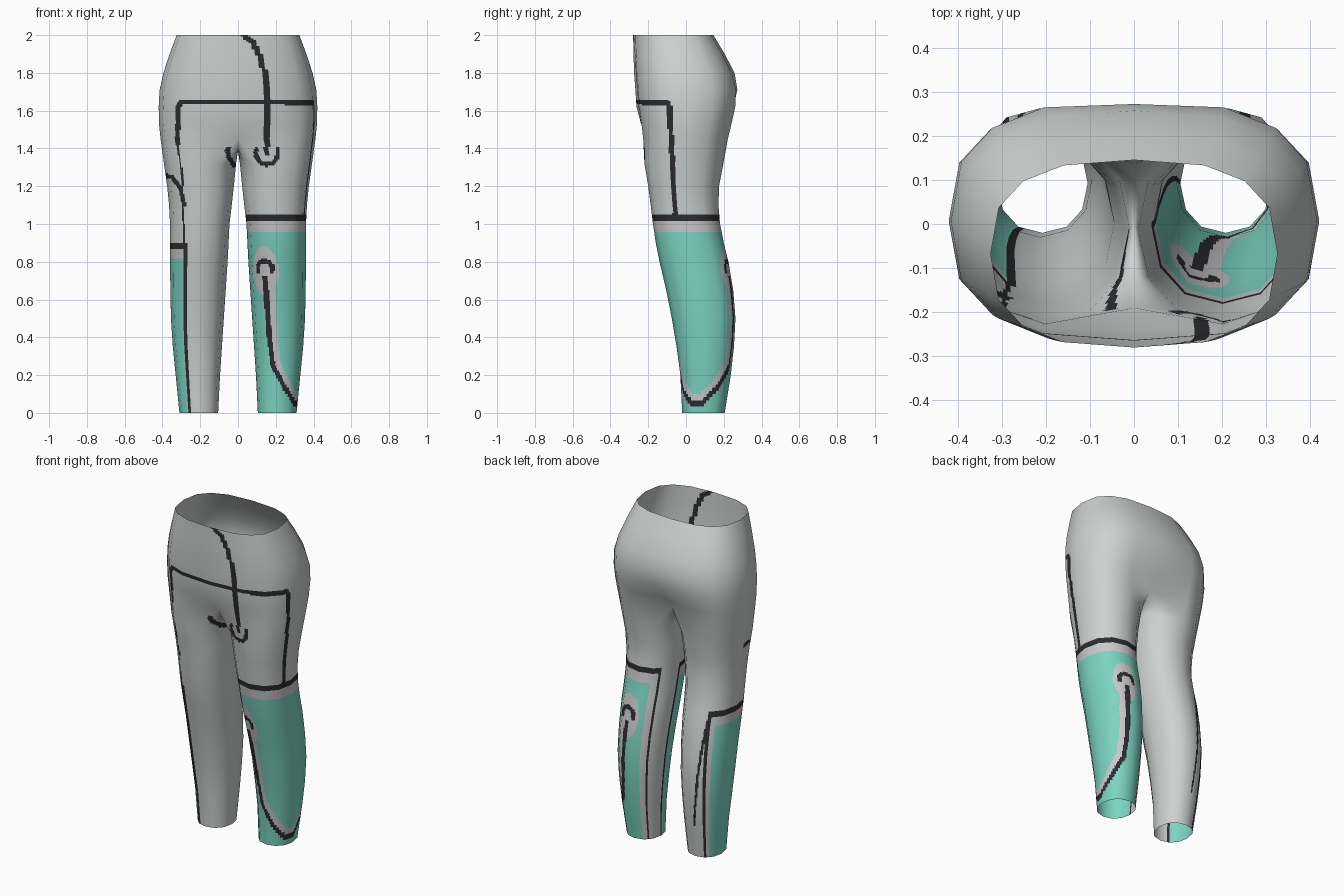
import bpy, bmesh, math
from mathutils import Vector

if "Cube" in bpy.data.objects:
    bpy.data.objects.remove(bpy.data.objects["Cube"], do_unlink=True)

# Leg sections: height, inner x, outer x, front y, back y
LEG = [(0, .105, .31, -.02, .205), (.2, .095, .33, -.03, .237),
       (.35, .085, .345, -.05, .254), (.5, .075, .355, -.075, .262),
       (.65, .065, .358, -.105, .25), (.8, .055, .36, -.14, .225),
       (.9, .05, .36, -.16, .2), (1, .045, .36, -.175, .18),
       (1.1, .033, .365, -.187, .172), (1.2, .022, .375, -.2, .175),
       (1.32, .01, .392, -.22, .198)]
# Hip sections: height, half width, front y, back y, front cleft, back cleft
HIPS = [(1.45, .41, -.24, .235, .05, .1), (1.53, .418, -.25, .255, .012, .06),
        (1.62, .42, -.262, .276, 0, .025), (1.71, .415, -.268, .28, 0, .008),
        (1.8, .395, -.275, .257, 0, 0), (1.9, .362, -.278, .205, 0, 0),
        (2, .325, -.28, .145, 0, 0)]
OPEN = 8      # spans shared by leg and hip, front seam to back seam
SIDES = 12    # points around one leg


def rounded(cx, rx, front, back, degrees, power):
    """A point on a superellipse."""
    c, s = math.cos(math.radians(degrees)), math.sin(math.radians(degrees))
    e = 2 / power
    return (cx + rx * math.copysign(abs(c) ** e, c),
            (front + back) / 2 + (back - front) / 2 * math.copysign(abs(s) ** e, s))


def leg_ring(z, inner, outer, front, back):
    cx, rx = (inner + outer) / 2, (outer - inner) / 2
    return [(*rounded(cx, rx, front, back, 30 * k - 120, 2.2), z) for k in range(SIDES)]


def hip_ring(z, half, front, back, cleft_front, cleft_back):
    ring = []
    for k in range(OPEN + 1):
        x, y = rounded(0, half, front, back, 22.5 * k - 90, 2.7)
        if k == 0:
            x, y = 0, y + cleft_front
        if k == OPEN:
            x, y = 0, y - cleft_back
        ring.append((x, y, z))
    return ring


# Low-poly cage: each leg is a tube whose inner top edge closes on the centre line
hips = [hip_ring(*row) for row in HIPS]
crotch = [(0, .09, 1.41), (0, 0, 1.385), (0, -.11, 1.4)]
legs = [leg_ring(*row) for row in LEG] + [hips[0] + crotch]

bm = bmesh.new()
smooth = bm.verts.layers.float_vector.new("smooth")
for side in (1, -1):
    def skin(rows, spans):
        grid = [[bm.verts.new((side * x, y, z)) for x, y, z in row] for row in rows]
        for low, high in zip(grid, grid[1:]):
            for k in range(spans):
                n = (k + 1) % len(low)
                quad = [low[k], low[n], high[n], high[k]]
                bm.faces.new(quad if side > 0 else quad[::-1])
    skin(legs, SIDES)
    skin(hips, OPEN)
bmesh.ops.remove_doubles(bm, verts=bm.verts[:], dist=.0005)
bm.normal_update()
for v in bm.verts:
    v[smooth] = v.normal

# Fine grid for the painted pattern, keeping the cage's shape and soft shading
bmesh.ops.subdivide_edges(bm, edges=bm.edges[:], cuts=11, use_grid_fill=True)
bm.normal_update()
normals = []
for v in bm.verts:
    n = Vector(v[smooth])
    normals.append((n if n.length > .1 else v.normal).normalized())
bm.verts.layers.float_vector.remove(smooth)

FABRIC, TEAL, TRIM, LINE = range(4)


def distance(px, pz, path):
    """Distance from a point to a polyline."""
    best = 9
    for (ax, az), (bx, bz) in zip(path, path[1:]):
        dx, dz = bx - ax, bz - az
        t = ((px - ax) * dx + (pz - az) * dz) / (dx * dx + dz * dz)
        t = min(1, max(0, t))
        best = min(best, math.hypot(px - ax - t * dx, pz - az - t * dz))
    return best


def arc(cx, cz, r, start, end):
    return [(cx + r * math.cos(math.radians(start + (end - start) * i / 6)),
             cz + r * math.sin(math.radians(start + (end - start) * i / 6)))
            for i in range(7)]


def section(z):
    """Centre and radii of the leg at a height."""
    z = min(z, LEG[-1][0])
    for a, b in zip(LEG, LEG[1:]):
        if z <= b[0]:
            break
    t = (z - a[0]) / (b[0] - a[0])
    i, o, f, k = [p + (q - p) * t for p, q in zip(a[1:], b[1:])]
    return (i + o) / 2, (f + k) / 2, (o - i) / 2, (k - f) / 2


# Line work seen on the front (x, z), the left side (y, z) and the calves (angle, z)
FRONT_LINES = [
    ([(.03, 2), (.08, 1.96), (.12, 1.88), (.145, 1.78), (.152, 1.65), (.152, 1.38)], .015),
    ([(.5, 1.645), (-.3, 1.645), (-.318, 1.62), (-.32, 1.43)], .013),
    ([(-.32, 1.43), (-.295, 1.25), (-.285, .9)], .005),
    (arc(.152, 1.375, .06, -200, 20), .012),
    ([(-.055, 1.4), (-.05, 1.355), (-.02, 1.31)], .012),
    ([(-.4, 1.26), (-.35, 1.25), (-.305, 1.19), (-.285, 1.1)], .011)]
SIDE_LINE = [(-.3, 1.645), (-.1, 1.645), (-.088, 1.62), (-.055, 1.03)]
REACH = .0024    # surface length per degree around the calf
LOOP = [(REACH * u, z) for u, z in
        [(0, .045), (15, .052), (50, .13), (84, .25), (92, .4), (97, .74)]]
EYE_U, EYE_Z = LOOP[-1][0], .765
EYE_ARC = arc(EYE_U, EYE_Z, .04, -20, 200)


def loop_edge(z):
    for (ua, za), (ub, zb) in zip(LOOP, LOOP[1:]):
        if z <= zb:
            return ua + (ub - ua) * max(0, z - za) / (zb - za)
    return EYE_U


def left_calf(angle, z):
    if 137 < angle < 178:
        return FABRIC
    if z > 1.018 or 132 < angle <= 137 or 178 <= angle < 182:
        return LINE
    if z > .955 or 119 < angle <= 132:
        return TRIM
    u = REACH * abs((angle + 200) % 360 - 180)
    d = distance(u, z, LOOP)
    if distance(u, z, EYE_ARC) < .012 or (d < .014 and z < .73):
        return LINE
    if math.hypot((u - EYE_U) / .07, (z - .75) / .13) < 1:
        return TRIM
    return TRIM if d < .046 and u < loop_edge(z) and z < .7 else TEAL


def right_calf(angle, z):
    if distance(REACH * angle, z, [(REACH * 60, .85), (REACH * 86, .2)]) < .007:
        return LINE
    if not -66 < angle < 60:
        return FABRIC
    if z > .87 or angle < -59 or angle > 55:
        return LINE
    return TRIM if z > .82 or angle > 45 else TEAL


def paint(p):
    x, y, z = p
    cx, cy, rx, ry = section(z)
    angle = math.degrees(math.atan2((y - cy) / ry, (abs(x) - cx) / rx))
    if x > 0 and z < 1.047:
        return left_calf(angle if angle > -178 else angle + 360, z)
    if x < 0 and z < .9:
        return right_calf(angle, z)
    if x > .25 and distance(y, z, SIDE_LINE) < .014:
        return LINE
    if y < (-.09 if z > 1.5 else cy):
        for path, width in FRONT_LINES:
            if distance(x, z, path) < width:
                return LINE
    return FABRIC


for f in bm.faces:
    f.smooth = True
    f.material_index = paint(f.calc_center_median())

mesh = bpy.data.meshes.new("leggings")
bm.to_mesh(mesh)
bm.free()
mesh.normals_split_custom_set_from_vertices(normals)

for name, rgb in [("pale grey fabric", (.61, .65, .635)), ("teal panel", (.2, .66, .54)),
                  ("light grey trim", (.6, .59, .59)), ("charcoal line", (.026, .025, .031))]:
    mat = bpy.data.materials.new(name)
    mat.use_nodes = True
    mat.diffuse_color = (*rgb, 1)
    mat.node_tree.nodes["Principled BSDF"].inputs["Base Color"].default_value = (*rgb, 1)
    mesh.materials.append(mat)

leggings = bpy.data.objects.new("leggings", mesh)
bpy.context.scene.collection.objects.link(leggings)
